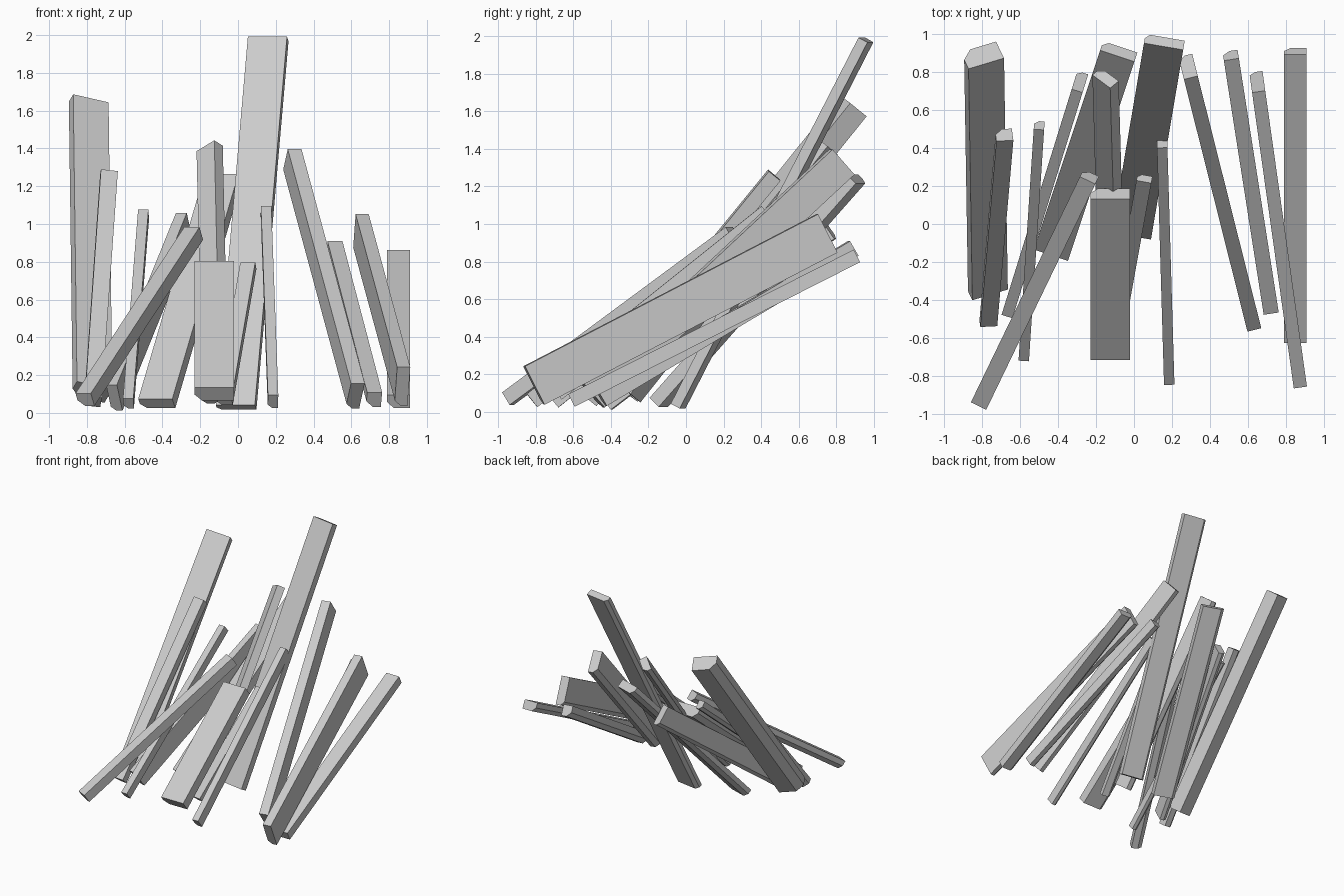
import bpy, bmesh
from math import radians, sin, cos
from mathutils import Vector

if "Cube" in bpy.data.objects:
    bpy.data.objects.remove(bpy.data.objects["Cube"])


def shard(name, base, tip, w, t, roll=0, chamfer=0.35):
    """Straight splinter from base to tip: a box section with one cut corner."""
    a, b = Vector(base), Vector(tip)
    d = (b - a).normalized()
    u0 = d.cross(Vector((0, 0, 1))).normalized()
    v0 = u0.cross(d)
    r = radians(roll)
    u = u0 * cos(r) + v0 * sin(r)
    v = v0 * cos(r) - u0 * sin(r)
    c = chamfer * min(w, t) * 1.3
    profile = [(w / 2, -t / 2), (w / 2, t / 2), (-w / 2, t / 2),
               (-w / 2, -t / 2 + c), (-w / 2 + c, -t / 2)]
    bm = bmesh.new()
    rings = [[bm.verts.new(p + u * x + v * y) for x, y in profile] for p in (a, b)]
    n = len(profile)
    for i in range(n):
        j = (i + 1) % n
        bm.faces.new((rings[0][i], rings[0][j], rings[1][j], rings[1][i]))
    bm.faces.new(rings[0])
    bm.faces.new(rings[1])
    bmesh.ops.recalc_face_normals(bm, faces=bm.faces)
    me = bpy.data.meshes.new(name)
    bm.to_mesh(me)
    bm.free()
    bpy.context.collection.objects.link(bpy.data.objects.new(name, me))


# Left group
shard("left_tall_shard", (-0.78, -0.33, 0.11), (-0.80, 0.89, 1.63), 0.20, 0.12, -20)
shard("left_second_shard", (-0.77, -0.51, 0.06), (-0.685, 0.47, 1.26), 0.09, 0.08, -10)
shard("left_thin_shard", (-0.58, -0.70, 0.05), (-0.50, 0.52, 1.05), 0.055, 0.07)
shard("left_deep_shard", (-0.655, -0.44, 0.08), (-0.285, 0.75, 0.99), 0.06, 0.17)
shard("left_crossing_shard", (-0.81, -0.94, 0.07), (-0.235, 0.25, 0.95), 0.09, 0.08)
shard("back_wide_shard", (-0.43, -0.14, 0.05), (-0.08, 0.91, 1.24), 0.19, 0.07)

# Middle group
shard("front_short_shard", (-0.125, -0.69, 0.10), (-0.125, 0.16, 0.77), 0.21, 0.09)
shard("middle_tilted_shard", (-0.12, -0.28, 0.08), (-0.15, 0.77, 1.40), 0.13, 0.065, 45)
shard("centre_tall_shard", (-0.01, -0.04, 0.03), (0.16, 0.96, 1.98), 0.21, 0.055)
shard("middle_small_shard", (-0.07, -0.45, 0.06), (0.055, 0.24, 0.78), 0.08, 0.05)
shard("middle_thin_shard", (0.185, -0.82, 0.06), (0.148, 0.43, 1.06), 0.055, 0.09)

# Right group
shard("right_deep_shard", (0.62, -0.50, 0.09), (0.285, 0.83, 1.33), 0.075, 0.18)
shard("right_thin_shard", (0.72, -0.45, 0.07), (0.51, 0.89, 0.87), 0.08, 0.09)
shard("right_wide_blade", (0.87, -0.81, 0.14), (0.65, 0.75, 0.95), 0.07, 0.23)
shard("right_end_shard", (0.85, -0.61, 0.06), (0.85, 0.91, 0.83), 0.12, 0.075)
